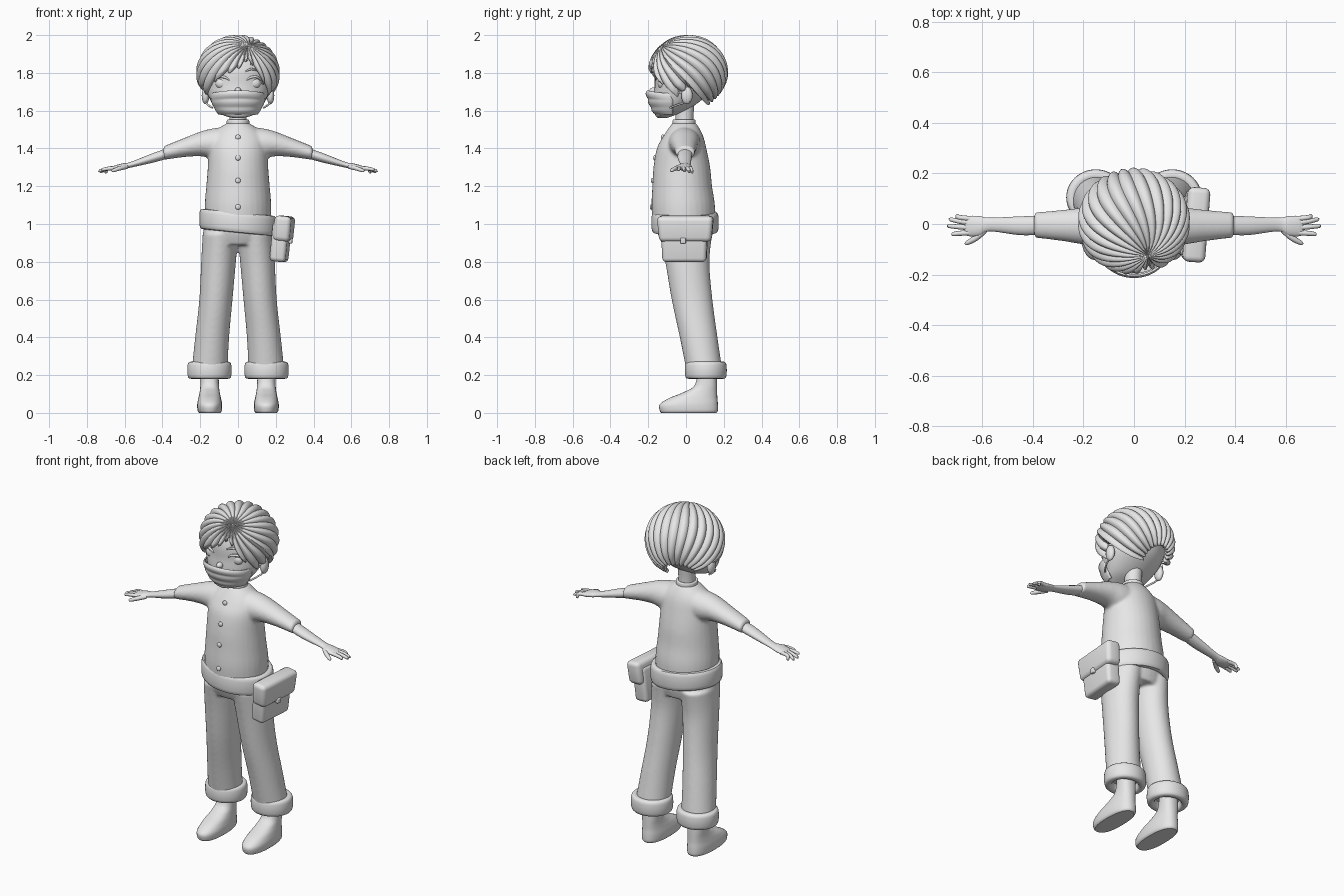
import bpy, bmesh
from math import sin, cos, pi, atan2, degrees, copysign
from mathutils import Vector

if "Cube" in bpy.data.objects:
    bpy.data.objects.remove(bpy.data.objects["Cube"])

clay = bpy.data.materials.new("light_grey")
clay.use_nodes = True
clay.diffuse_color = (0.8, 0.8, 0.8, 1)
clay.node_tree.nodes["Principled BSDF"].inputs["Base Color"].default_value = (0.8, 0.8, 0.8, 1)
SIDES = ((1, "left"), (-1, "right"))


def finish(name, bm):
    bmesh.ops.recalc_face_normals(bm, faces=bm.faces)
    mesh = bpy.data.meshes.new(name)
    bm.to_mesh(mesh)
    bm.free()
    ob = bpy.data.objects.new(name, mesh)
    bpy.context.collection.objects.link(ob)
    mesh.materials.append(clay)
    return ob


def smooth_rows(rows, steps=5):
    """Catmull-Rom interpolation through rows of numbers."""
    out = []
    for i in range(len(rows) - 1):
        a, b, c, d = rows[max(i - 1, 0)], rows[i], rows[i + 1], rows[min(i + 2, len(rows) - 1)]
        for k in range(steps):
            t = k / steps
            out.append([q + t / 2 * (r - p + t * (2 * p - 5 * q + 4 * r - s + t * (3 * (q - r) + s - p)))
                        for p, q, r, s in zip(a, b, c, d)])
    return out + [list(rows[-1])]


def power(v, e):
    return copysign(abs(v) ** e, v)


def skin(bm, rings, close=True, caps=True):
    loops = [[bm.verts.new(p) for p in ring] for ring in rings]
    n = len(loops[0])
    for a, b in zip(loops, loops[1:]):
        for j in range(n if close else n - 1):
            bm.faces.new((a[j], a[(j + 1) % n], b[(j + 1) % n], b[j]))
    if caps:
        bm.faces.new(loops[0])
        bm.faces.new(loops[-1])


def loft(bm, rows, axis="z", side=1, n=32, e=1.0):
    """Rows: position on axis, two centre coordinates, two radii."""
    rings = []
    for t, a, b, ra, rb in smooth_rows(rows):
        ring = []
        for k in range(n):
            p = a + ra * power(cos(2 * pi * k / n), e)
            q = b + rb * power(sin(2 * pi * k / n), e)
            ring.append((side * p, q, t) if axis == "z" else (side * t, p, q))
        rings.append(ring)
    skin(bm, rings)


def band(name, centre, rx, ry, thick, high, tilt=0.0, n=56):
    """Closed elliptical band with a rounded section."""
    bm = bmesh.new()
    rings = []
    for i in range(n + 1):
        a = 2 * pi * i / n
        ring = []
        for k in range(16):
            w = 2 * pi * k / 16
            o, h = thick * power(cos(w), 0.6), high * power(sin(w), 0.6)
            x, y = (rx + o) * cos(a), (ry + o) * sin(a)
            ring.append((centre[0] + x, centre[1] + y, centre[2] + h + tilt * x))
        rings.append(ring)
    skin(bm, rings, caps=False)
    bmesh.ops.remove_doubles(bm, verts=bm.verts, dist=1e-5)
    return finish(name, bm)


def ball(name, centre, radii):
    bm = bmesh.new()
    bmesh.ops.create_uvsphere(bm, u_segments=24, v_segments=14, radius=1)
    for v in bm.verts:
        v.co = Vector(centre) + Vector([c * r for c, r in zip(v.co, radii)])
    return finish(name, bm)


def tube(bm, rows, n=10):
    """Round tube; rows hold x, y, z and radius."""
    rows = smooth_rows(rows)
    pts = [Vector(r[:3]) for r in rows]
    rings = []
    for i, p in enumerate(pts):
        d = (pts[min(i + 1, len(pts) - 1)] - pts[max(i - 1, 0)]).normalized()
        u = d.cross(Vector((0.1, 0.2, 1))).normalized()
        v = d.cross(u)
        rings.append([p + rows[i][3] * (u * cos(2 * pi * k / n) + v * sin(2 * pi * k / n)) for k in range(n)])
    skin(bm, rings)


def fuse(ob, voxel=0.009, rounds=5):
    m = ob.modifiers.new("fuse", "REMESH")
    m.mode, m.voxel_size, m.use_smooth_shade = "VOXEL", voxel, True
    s = ob.modifiers.new("soften", "SMOOTH")
    s.factor, s.iterations = 0.5, rounds


def box(name, centre, size, bevel, taper=1.0, rot=(0, 0, 0)):
    bm = bmesh.new()
    bmesh.ops.create_cube(bm, size=1)
    for v in bm.verts:
        k = taper if v.co.z < 0 else 1
        v.co = Vector((v.co.x * size[0], v.co.y * size[1] * k, v.co.z * size[2]))
    bmesh.ops.bevel(bm, geom=bm.edges[:], offset=bevel, segments=4, profile=0.5, affect="EDGES")
    ob = finish(name, bm)
    ob.location, ob.rotation_euler = centre, rot
    return ob


# Shirt body with both sleeves
shirt_rows = [(1.0, 0, -.012, .175, .165), (1.1, 0, -.015, .176, .168), (1.2, 0, -.02, .168, .158),
              (1.3, 0, -.022, .16, .15), (1.4, 0, -.023, .155, .131), (1.46, 0, -.015, .143, .108),
              (1.5, 0, -.011, .11, .086), (1.535, 0, -.01, .058, .062)]
bm = bmesh.new()
loft(bm, shirt_rows)
for s, _ in SIDES:
    loft(bm, [(.03, -.008, 1.43, .085, .085), (.12, -.008, 1.425, .085, .083), (.19, -.008, 1.425, .075, .067),
              (.28, -.006, 1.406, .062, .051), (.395, -.004, 1.375, .05, .036)], "x", s)
fuse(finish("shirt", bm))
band("collar", (0, -.01, 1.535), .052, .053, .008, .018)

# Shirt buttons
for i, z in enumerate((1.46, 1.35, 1.23, 1.09)):
    row = min(smooth_rows(shirt_rows, 20), key=lambda r: abs(r[0] - z))
    ball(f"button_{i + 1}", (0, row[2] - row[4] - .001, z), (.014, .008, .014))

# Trousers: hips and two flared legs
bm = bmesh.new()
loft(bm, [(.89, 0, 0, .17, .125), (.95, 0, -.005, .183, .145), (1.03, 0, -.01, .175, .155)])
for s, _ in SIDES:
    loft(bm, [(.95, .092, 0, .095, .14), (.8, .103, .007, .092, .117), (.6, .117, .032, .088, .108),
              (.4, .137, .067, .09, .1), (.22, .151, .098, .095, .095)], side=s)
fuse(finish("trousers", bm))
for s, side in SIDES:
    band(f"{side}_trouser_cuff", (s * .151, .105, .226), .094, .088, .023, .046)

    # Ankle and shoe in one form
    bm = bmesh.new()
    loft(bm, [(0, .15, .015, .056, .146), (.012, .15, .015, .064, .154), (.045, .15, .015, .066, .154),
              (.078, .15, .038, .06, .128), (.11, .15, .077, .053, .088), (.15, .15, .106, .049, .058),
              (.25, .15, .112, .046, .048)], side=s, e=0.85)
    finish(f"{side}_shoe", bm)

    # Forearm, palm and fingers
    bm = bmesh.new()
    loft(bm, [(.36, -.004, 1.378, .038, .028), (.45, -.007, 1.35, .037, .025), (.57, -.002, 1.313, .027, .015),
              (.61, -.008, 1.304, .039, .017), (.655, -.008, 1.296, .04, .013), (.672, -.008, 1.293, .03, .007)],
         "x", s, 24)
    for y0, y1, x1, z1 in ((.02, .032, .705, 1.275), (.003, .018, .73, 1.278),
                           (-.015, -.008, .737, 1.282), (-.034, -.04, .722, 1.288)):
        tube(bm, [(s * .64, y0, 1.297, .011), (s * .69, (y0 + y1) / 2, 1.293, .01),
                  (s * (x1 - .006), y1, z1, .008), (s * x1, y1, z1, .003)])
    tube(bm, [(s * .59, -.025, 1.303, .012), (s * .625, -.055, 1.295, .012),
              (s * .66, -.075, 1.283, .009), (s * .668, -.079, 1.28, .003)])
    finish(f"{side}_forearm_and_hand", bm)

    # Eye, eyelid line, brow, ear and mask straps
    ball(f"{side}_eye", (s * .085, -.128, 1.745), (.034, .022, .03))
    bm = bmesh.new()
    tube(bm, [(s * .045, -.157, 1.757, .003), (s * .065, -.158, 1.775, .006),
              (s * .1, -.146, 1.778, .007), (s * .128, -.12, 1.757, .003)])
    finish(f"{side}_eyelid", bm)
    bm = bmesh.new()
    tube(bm, [(s * .04, -.165, 1.808, .003), (s * .07, -.158, 1.82, .006), (s * .105, -.14, 1.812, .003)])
    finish(f"{side}_eyebrow", bm)
    ball(f"{side}_ear", (s * .172, .005, 1.68), (.02, .03, .046))
    for part, z0, z1 in (("upper", 1.685, 1.705), ("lower", 1.615, 1.65)):
        bm = bmesh.new()
        tube(bm, [(s * .135, -.085, z0, .005), (s * .162, -.04, (z0 + z1) / 2, .005), (s * .178, .02, z1, .005)])
        finish(f"{side}_{part}_mask_strap", bm)

# Belt with the pouch at the left hip
band("belt", (0, -.005, 1.008), .185, .158, .02, .054, tilt=-.1)
lean = (0, .1, -.08)
box("pouch_body", (.226, -.008, .905), (.085, .25, .21), .022, .93, lean)
box("pouch_flap", (.243, -.003, .975), (.09, .3, .135), .025, .92, lean)
box("pouch_clasp", (.278, -.015, .912), (.02, .028, .03), .005, 1, lean)

# Neck and head
bm = bmesh.new()
loft(bm, [(1.48, 0, -.01, .05, .05), (1.57, 0, -.008, .046, .047), (1.68, 0, -.005, .052, .055)])
finish("neck", bm)
bm = bmesh.new()
loft(bm, [(1.562, 0, -.125, .03, .025), (1.575, 0, -.112, .075, .05), (1.61, 0, -.075, .118, .092),
          (1.68, 0, -.03, .158, .14), (1.74, 0, -.01, .175, .156), (1.82, 0, .004, .185, .168),
          (1.9, 0, .008, .145, .14), (1.95, 0, .008, .07, .07)])
finish("head", bm)
ball("nose", (0, -.172, 1.705), (.018, .022, .018))

# Pleated face mask
bm = bmesh.new()
rows = smooth_rows([(1.572, -.158, .105), (1.6, -.182, .12), (1.65, -.203, .14), (1.69, -.214, .145),
                    (1.708, -.212, .143)], 7)
rings = []
for z, front, half in rows:
    pleat = .006 * abs(sin((z - 1.572) / .136 * 3 * pi))
    ring = []
    for k in range(33):
        a = (k / 32 - .5) * pi
        ring.append((half * sin(a) * (1 + pleat), -.07 + (front - pleat + .076) * cos(a) ** .9,
                     z - .014 * sin(a) ** 2 * (z - 1.62) / .08))
    rings.append(ring)
skin(bm, rings, close=False, caps=False)
finish("face_mask", bm).modifiers.new("cloth", "SOLIDIFY").thickness = .008

# Hair: grooved locks fanning out from a parting above the brow
HAIRLINE = [(-180, 1.61), (-112, 1.625), (-96, 1.71), (-82, 1.70), (-70, 1.665), (-50, 1.70), (-32, 1.765),
            (0, 1.82), (16, 1.875), (30, 1.80), (45, 1.725), (60, 1.69), (70, 1.665), (82, 1.70),
            (96, 1.71), (112, 1.625), (180, 1.61)]


def hairline(d):
    a = degrees(atan2(d.x, -d.y))
    for (a0, z0), (a1, z1) in zip(HAIRLINE, HAIRLINE[1:]):
        if a <= a1:
            return z0 + (z1 - z0) * (a - a0) / (a1 - a0)
    return HAIRLINE[-1][1]


LOCKS, PER, STEPS = 24, 10, 30
pole = Vector((.25, -.65, .72)).normalized()
u = pole.cross(Vector((1, 0, 0))).normalized()
v = pole.cross(u)


def hair_dir(theta, phi):
    phi += .25 * sin(theta)
    return pole * cos(theta) + (u * cos(phi) + v * sin(phi)) * sin(theta)


def hair_point(d, scale=1.0):
    return Vector((.222 * d.x, .01 + .213 * d.y, 1.8 + (.202 if d.z > 0 else .218) * d.z * scale)) \
        if scale == 1 else Vector((.222 * d.x * scale, .01 + .213 * d.y * scale,
                                   1.8 + (.202 if d.z > 0 else .218) * d.z * scale))


bm = bmesh.new()
columns = []
for i in range(LOCKS * PER):
    phi = 2 * pi * i / (LOCKS * PER)
    crest = abs(sin(phi * LOCKS / 2)) ** .8
    end = .02
    while end < 2.7:
        d = hair_dir(end, phi)
        if hair_point(d).z < hairline(d) + .025 * (1 - crest):
            break
        end += .01
    column = []
    for k in range(STEPS + 1):
        t = k / STEPS
        d = hair_dir(.02 + (end - .02) * t, phi)
        groove = .075 * (1 - crest) * min(1, .25 + t * 2)
        column.append(hair_point(d, 1 - groove - .05 * max(0, t - .88) / .12))
    columns.append(column)
skin(bm, [[c[k] for c in columns] for k in range(STEPS + 1)], caps=False)
bm.verts.ensure_lookup_table()
bm.faces.new(bm.verts[:LOCKS * PER])
m = finish("hair", bm).modifiers.new("thickness", "SOLIDIFY")
m.thickness, m.offset = .014, -1

# Smooth shading with crisp edges
bpy.ops.object.select_all(action="DESELECT")
for ob in bpy.context.collection.objects:
    if ob.type == "MESH":
        ob.select_set(True)
        bpy.context.view_layer.objects.active = ob
bpy.ops.object.shade_smooth_by_angle(angle=.75)
